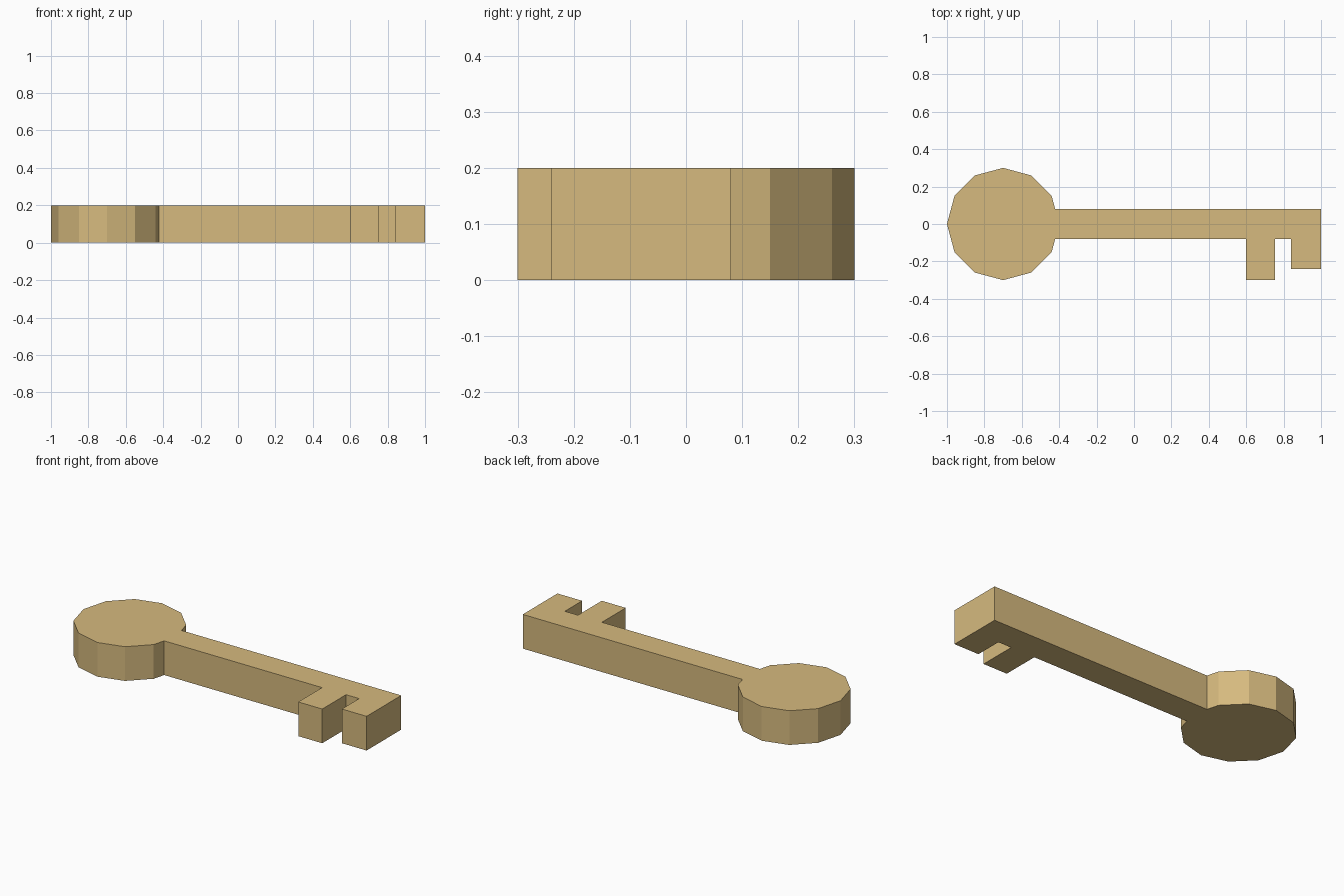
import bpy, bmesh, math

if "Cube" in bpy.data.objects:
    bpy.data.objects.remove(bpy.data.objects["Cube"])

THICK = 0.2
BOW_X, BOW_R, SIDES = -0.7, 0.3, 12
HALF = 0.08  # half width of the shaft

brass = bpy.data.materials.new("pale_brass")
brass.diffuse_color = (0.67, 0.49, 0.21, 1)
brass.use_nodes = True
brass.node_tree.nodes["Principled BSDF"].inputs["Base Color"].default_value = brass.diffuse_color

# Round bow: every corner except the one hidden inside the shaft
bow = [(BOW_X + BOW_R * math.cos(a), BOW_R * math.sin(a))
       for a in (2 * math.pi * i / SIDES for i in range(1, SIDES))]

# Point where the shaft's side meets the bow's edge
corner_x, corner_y = bow[0]
join_x = BOW_X + BOW_R + (corner_x - BOW_X - BOW_R) * HALF / corner_y

# Shaft with two teeth on the front side
shaft = [(join_x, -HALF),
         (0.6, -HALF), (0.6, -0.3), (0.755, -0.3), (0.755, -HALF),
         (0.84, -HALF), (0.84, -0.24), (1.0, -0.24),
         (1.0, HALF), (join_x, HALF)]

# Extrude the whole outline upwards
bm = bmesh.new()
base = bm.faces.new([bm.verts.new((x, y, 0)) for x, y in bow + shaft])
top = bmesh.ops.extrude_face_region(bm, geom=[base], use_keep_orig=True)
bmesh.ops.translate(bm, vec=(0, 0, THICK),
                    verts=[g for g in top["geom"] if isinstance(g, bmesh.types.BMVert)])
bmesh.ops.recalc_face_normals(bm, faces=bm.faces)

mesh = bpy.data.meshes.new("key")
bm.to_mesh(mesh)
bm.free()
mesh.materials.append(brass)
key = bpy.data.objects.new("key", mesh)
bpy.context.collection.objects.link(key)
